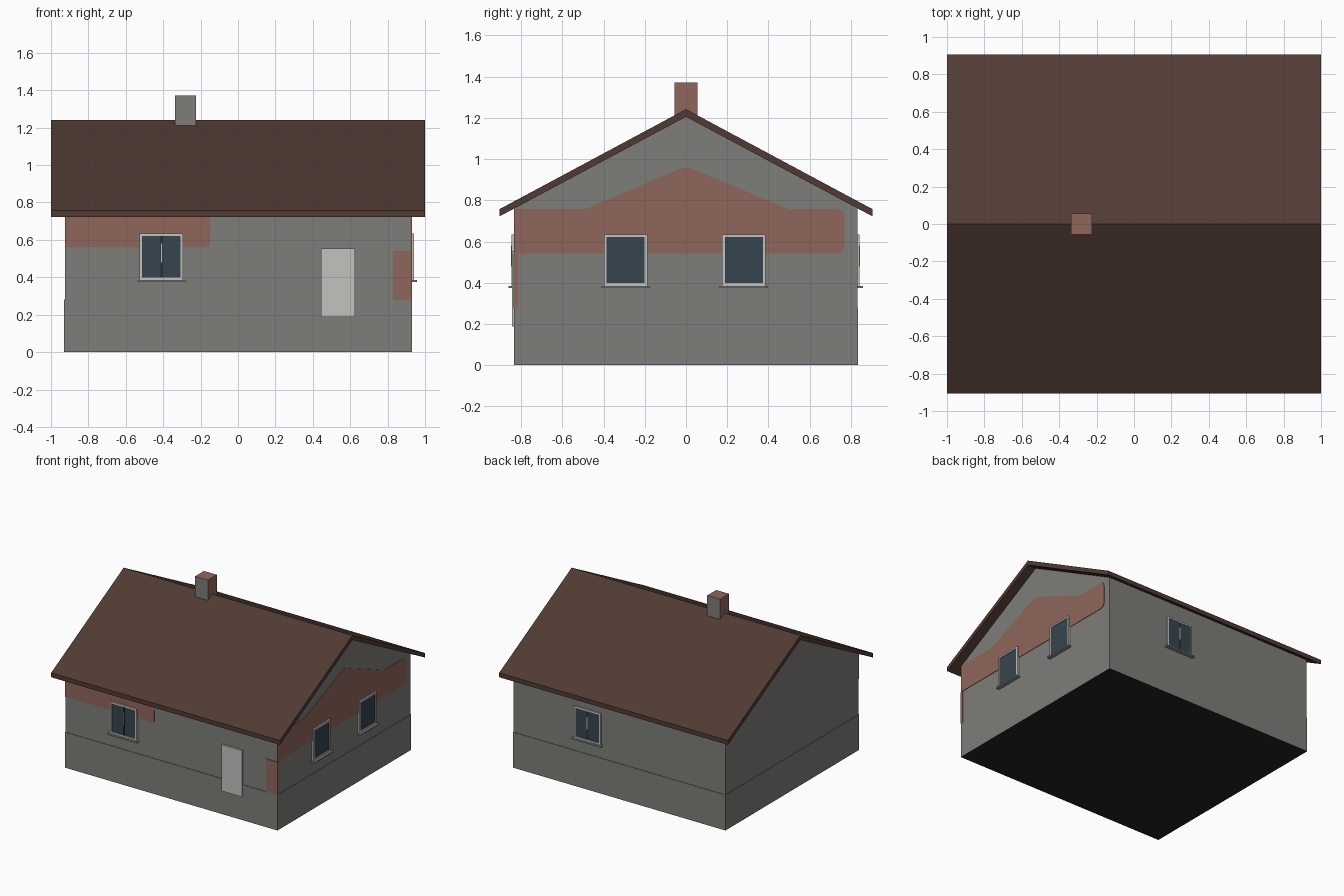
import bpy, bmesh, math

if "Cube" in bpy.data.objects:
    bpy.data.objects.remove(bpy.data.objects["Cube"])


def material(name, hex_rgb):
    m = bpy.data.materials.new(name)
    lin = []
    for i in (0, 2, 4):
        c = int(hex_rgb[i:i + 2], 16) / 255
        lin.append(c / 12.92 if c <= 0.04045 else ((c + 0.055) / 1.055) ** 2.4)
    m.diffuse_color = (*lin, 1)
    m.use_nodes = True
    m.node_tree.nodes["Principled BSDF"].inputs["Base Color"].default_value = m.diffuse_color
    return m


PLASTER = material("grey plaster", "7d7f78")
BRICK = material("red brick", "8f675b")
ROOF = material("brown roof", "503b33")
FRAME = material("light frame", "c2c3bf")
GLASS = material("dark glass", "36454f")
DARK = material("dark joint", "24282b")
FLOOR = material("black floor", "222222")
SILL = material("sill grey", "8f918e")


def prism(name, pts, axis, a, b, mat):
    """Extrude a profile (y,z or x,z) along the x or y axis from a to b."""
    bm = bmesh.new()
    place = (lambda p, d: (d, p[0], p[1])) if axis == "x" else (lambda p, d: (p[0], d, p[1]))
    face = bm.faces.new([bm.verts.new(place(p, a)) for p in pts])
    ext = bmesh.ops.extrude_face_region(bm, geom=[face])
    shift = (b - a, 0, 0) if axis == "x" else (0, b - a, 0)
    verts = [v for v in ext["geom"] if isinstance(v, bmesh.types.BMVert)]
    bmesh.ops.translate(bm, verts=verts, vec=shift)
    bmesh.ops.recalc_face_normals(bm, faces=bm.faces[:])
    me = bpy.data.meshes.new(name)
    bm.to_mesh(me)
    bm.free()
    me.materials.append(mat)
    ob = bpy.data.objects.new(name, me)
    bpy.context.collection.objects.link(ob)
    return ob


def rect(u0, u1, z0, z1):
    return [(u0, z0), (u1, z0), (u1, z1), (u0, z1)]


def paint(ob, mat, rule):
    """Give a second material to the faces whose normal passes the rule."""
    ob.data.materials.append(mat)
    for p in ob.data.polygons:
        if rule(p.normal):
            p.material_index = 1


def arc(cu, cz, r, start):
    return [(cu + r * math.cos(math.radians(start + t)), cz + r * math.sin(math.radians(start + t)))
            for t in (0, 30, 60, 90)]


def window(name, axis, wall, side, centre, width, double):
    """Frame bars, glass, sill and optional centre joint on a wall plane."""
    z0, z1, t = 0.385, 0.635, 0.013
    u0, u1 = centre - width / 2, centre + width / 2

    def part(label, r, depth, mat, start=-0.004):
        prism(f"{name}_{label}", rect(*r), axis, wall + side * start, wall + side * depth, mat)

    part("glass", (u0 + t, u1 - t, z0 + t, z1 - t), 0.006, GLASS)
    part("frame_left", (u0, u0 + t, z0, z1), 0.011, FRAME)
    part("frame_right", (u1 - t, u1, z0, z1), 0.011, FRAME)
    part("frame_top", (u0 + t, u1 - t, z1 - t, z1), 0.011, FRAME)
    part("frame_bottom", (u0 + t, u1 - t, z0, z0 + t), 0.011, FRAME)
    part("sill", (u0 - 0.012, u1 + 0.012, z0 - 0.01, z0), 0.027, SILL)
    if double:
        part("joint", (centre - 0.005, centre + 0.005, z0 + t, z1 - t), 0.010, DARK)
        part("handle", (centre - 0.003, centre + 0.003, 0.48, 0.58), 0.013, FRAME)


# Plinth with dark underside, and gabled upper walls
plinth = prism("plinth", rect(-0.835, 0.835, 0, 0.28), "x", -0.93, 0.93, PLASTER)
paint(plinth, FLOOR, lambda n: n.z < -0.9)
prism("walls", [(-0.831, 0.28), (0.831, 0.28), (0.831, 0.765), (0, 1.21), (-0.831, 0.765)],
      "x", -0.926, 0.926, PLASTER)

# Roof slab
prism("roof", [(-0.905, 0.757), (0, 1.242), (0.905, 0.757), (0.905, 0.722), (0, 1.205), (-0.905, 0.722)],
      "x", -1, 1, ROOF)

# Chimney: plaster on front and back, brick elsewhere
chimney = prism("chimney", rect(-0.056, 0.056, 1.19, 1.372), "x", -0.337, -0.225, BRICK)
paint(chimney, PLASTER, lambda n: abs(n.y) > 0.9)

# Brick areas where plaster is missing
prism("side_brick", [(-0.835, 0.543)] + arc(0.735, 0.578, 0.035, -90) + arc(0.735, 0.722, 0.035, 0)
      + [(0.5, 0.757), (0.03, 0.953), (0, 0.96), (-0.03, 0.953), (-0.49, 0.757), (-0.835, 0.757)],
      "x", 0.922, 0.930, BRICK)
prism("front_brick", [(-0.926, 0.56)] + arc(-0.162, 0.572, 0.012, -90) + [(-0.145, 0.757), (-0.926, 0.757)],
      "y", -0.827, -0.835, BRICK)
prism("corner_brick", rect(0.83, 0.931, 0.28, 0.54), "y", -0.836, -0.815, BRICK)

# Door
prism("door", rect(0.445, 0.625, 0.187, 0.553), "y", -0.83, -0.844, FRAME)

# Windows: one front, one back, two on the right side
window("front_window", "y", -0.835, -1, -0.41, 0.232, True)
window("back_window", "y", 0.831, 1, 0.275, 0.232, True)
for label, y in (("near", -0.293), ("far", 0.281)):
    window(f"side_window_{label}", "x", 0.930, 1, y, 0.211, False)
